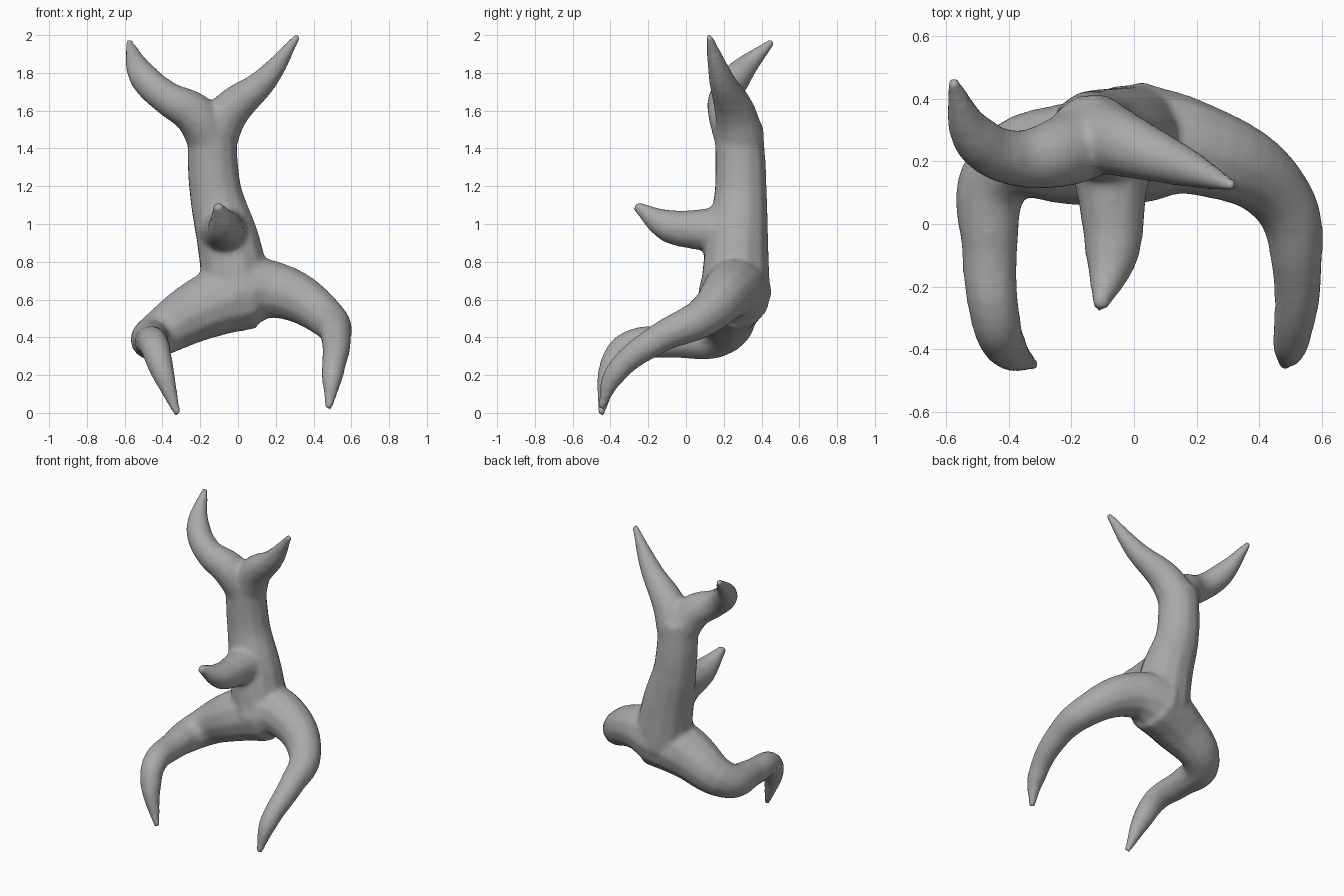
import bpy
import bmesh

cube = bpy.data.objects.get("Cube")
if cube:
    bpy.data.objects.remove(cube, do_unlink=True)

# Matte grey used for the whole form
grey = bpy.data.materials.new("plain_grey")
grey.use_nodes = True
COLOUR = (0.4, 0.4, 0.4, 1)
grey.diffuse_color = COLOUR
grey.node_tree.nodes["Principled BSDF"].inputs["Base Color"].default_value = COLOUR

UNIT = 0.01  # limb sizes are given in hundredths


def add_limb(bm, name, *points):
    """Sweep a tapered round tube through (x, y, z, radius) points into bm."""
    curve = bpy.data.curves.new(name, "CURVE")
    curve.dimensions = "3D"
    curve.bevel_depth = UNIT
    curve.bevel_resolution = 4
    curve.resolution_u = 6
    curve.use_fill_caps = True
    spline = curve.splines.new("BEZIER")
    spline.bezier_points.add(len(points) - 1)
    for knot, (x, y, z, radius) in zip(spline.bezier_points, points):
        knot.co = (x * UNIT, y * UNIT, z * UNIT)
        knot.radius = radius
        knot.handle_left_type = knot.handle_right_type = "AUTO"
    guide = bpy.data.objects.new(name, curve)
    bpy.context.collection.objects.link(guide)
    graph = bpy.context.evaluated_depsgraph_get()
    mesh = bpy.data.meshes.new_from_object(guide.evaluated_get(graph))
    bm.from_mesh(mesh)
    bpy.data.objects.remove(guide, do_unlink=True)
    bpy.data.curves.remove(curve)
    bpy.data.meshes.remove(mesh)


bm = bmesh.new()

# Upright trunk, widening towards the hips
add_limb(bm, "trunk", (0, 26, 62, 19), (-5, 27, 90, 17),
         (-12, 29, 118, 14), (-14, 28, 152, 13))

# Two horns forking from the top
add_limb(bm, "right_horn", (-14, 28, 145, 13), (-23, 23, 158, 11.5),
         (-38, 21, 167, 9), (-50, 27, 178, 8), (-58, 46, 197, 2))
add_limb(bm, "left_horn", (-13, 29, 145, 13), (-5, 26, 159, 11),
         (14, 19, 176, 7), (32, 12, 200, 2))

# Spike pointing forward from the belly
add_limb(bm, "front_spike", (-8, 27, 97, 15), (-7, 8, 97, 11),
         (-7, -9, 99, 9), (-11, -27, 110, 2.5))

# Legs that bend forward and down to pointed feet
add_limb(bm, "left_leg", (0, 26, 64, 20), (20, 24, 65, 15),
         (47, 8, 50, 10.5), (52, -15, 39, 8), (50, -38, 20, 6),
         (48, -45, 2, 2))
add_limb(bm, "right_leg", (5, 26, 63, 19), (-15, 23, 57, 17.5),
         (-43, 16, 41, 12), (-46, -8, 38, 9), (-44, -31, 35, 8),
         (-41, -39, 25, 7), (-32, -45, -1, 2))

# Close the tube ends and gather the limbs in one object
bmesh.ops.remove_doubles(bm, verts=bm.verts, dist=UNIT / 20)
bmesh.ops.recalc_face_normals(bm, faces=bm.faces)
mesh = bpy.data.meshes.new("branching_body")
bm.to_mesh(mesh)
bm.free()
mesh.materials.append(grey)
body = bpy.data.objects.new("branching_body", mesh)
bpy.context.collection.objects.link(body)

# Fuse the limbs into one skin and soften the joints
fuse = body.modifiers.new("fuse", "REMESH")
fuse.mode = "VOXEL"
fuse.voxel_size = 0.014
fuse.use_smooth_shade = True
soften = body.modifiers.new("soften", "SMOOTH")
soften.factor = 0.5
soften.iterations = 12
